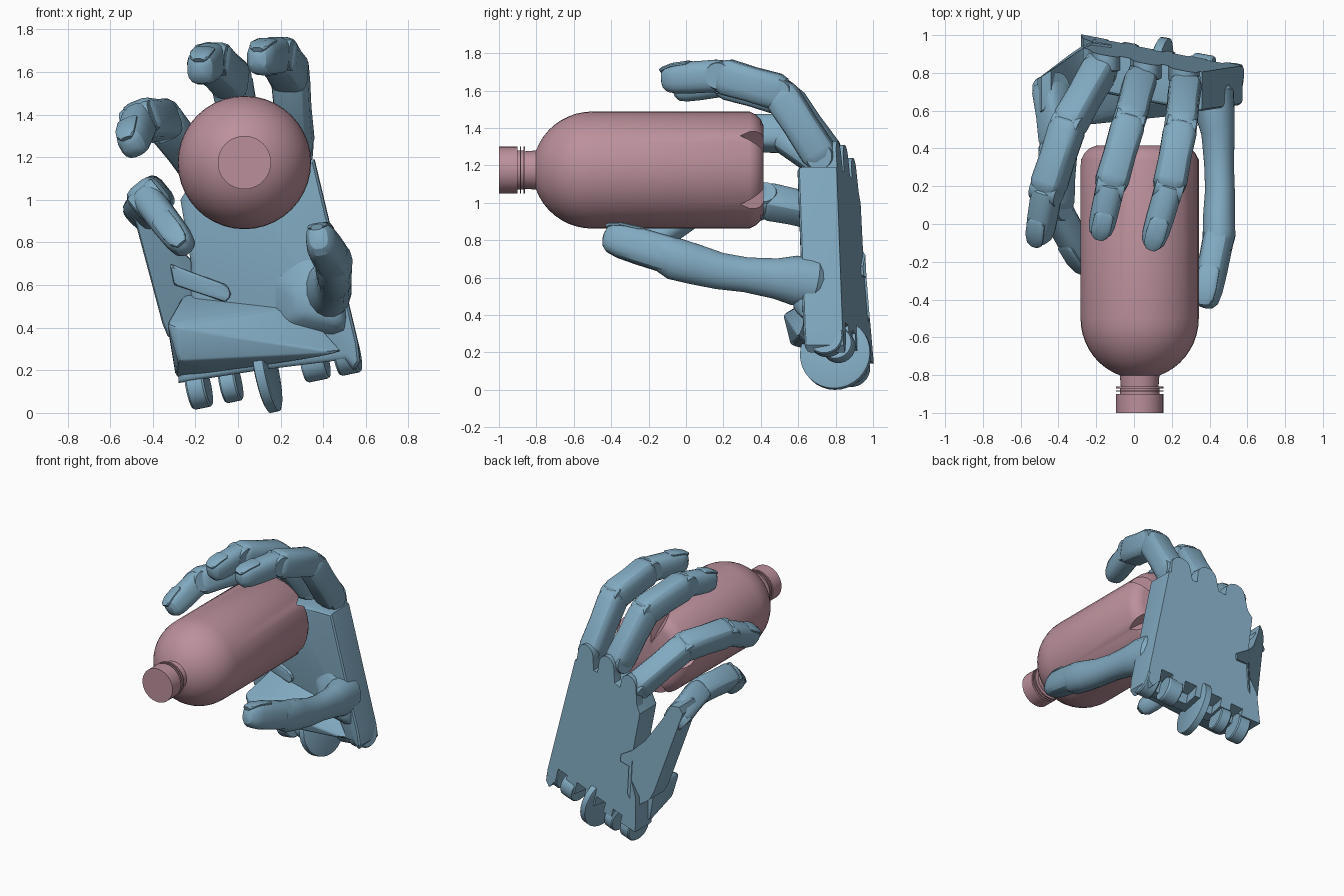
import bpy, bmesh
from math import cos, sin, pi, copysign
from mathutils import Vector as V

if "Cube" in bpy.data.objects:
    bpy.data.objects.remove(bpy.data.objects["Cube"])


def material(name, rgb):
    m = bpy.data.materials.new(name)
    m.diffuse_color = (*rgb, 1)
    m.use_nodes = True
    m.node_tree.nodes["Principled BSDF"].inputs["Base Color"].default_value = m.diffuse_color
    return m


BLUE = material("hand_blue", (0.22, 0.40, 0.53))
PINK = material("bottle_pink", (0.50, 0.28, 0.33))


def finish(bm, name, mat):
    bmesh.ops.recalc_face_normals(bm, faces=bm.faces)
    me = bpy.data.meshes.new(name)
    bm.to_mesh(me)
    bm.free()
    ob = bpy.data.objects.new(name, me)
    bpy.context.collection.objects.link(ob)
    me.materials.append(mat)
    return ob


def hull(name, pts, mat, bevel=0):
    bm = bmesh.new()
    for p in pts:
        bm.verts.new(p)
    bmesh.ops.convex_hull(bm, input=bm.verts)
    bmesh.ops.delete(bm, geom=[v for v in bm.verts if not v.link_faces], context='VERTS')
    if bevel:
        bmesh.ops.bevel(bm, geom=bm.edges[:], offset=bevel, segments=2, profile=0.5, affect='EDGES')
    return finish(bm, name, mat)


def cut(ob, cutters):
    for c in cutters:
        c.hide_render = True
        mod = ob.modifiers.new("cut", 'BOOLEAN')
        mod.object, mod.solver = c, 'EXACT'
        bpy.context.view_layer.objects.active = ob
        bpy.ops.object.modifier_apply(modifier=mod.name)
        bpy.data.objects.remove(c)


def rings_to_mesh(name, rings, mat):
    bm = bmesh.new()
    vs = [[bm.verts.new(p) for p in r] for r in rings]
    n = len(vs[0])
    for a, b in zip(vs, vs[1:]):
        for i in range(n):
            bm.faces.new((a[i], a[(i + 1) % n], b[(i + 1) % n], b[i]))
    bm.faces.new(vs[0])
    bm.faces.new(vs[-1])
    return finish(bm, name, mat)


def loft(name, stations, up, n=16, e=0.75):
    """Rounded-box section swept along stations of (point, half width, half height)."""
    rings, pts = [], [V(s[0]) for s in stations]
    for i, (p, w, h) in enumerate(stations):
        t = (pts[min(i + 1, len(pts) - 1)] - pts[max(i - 1, 0)]).normalized()
        s = t.cross(V(up)).normalized()
        u = s.cross(t)
        ring = []
        for k in range(n):
            a = 2 * pi * (k + 0.5) / n
            c, d = [copysign(abs(q) ** e, q) for q in (cos(a), sin(a))]
            ring.append(V(p) + s * w * c + u * h * d)
        rings.append(ring)
    return rings_to_mesh(name, rings, BLUE)


def disc(name, centre, axis, r, thick, n=32):
    ax = V(axis).normalized()
    s = ax.cross(V((0, 0, 1))).normalized()
    u = ax.cross(s)
    c = V(centre)
    rings = []
    for d, f in ((-.5, .93), (-.4, 1), (.4, 1), (.5, .93)):
        rings.append([c + ax * d * thick + (s * cos(2 * pi * k / n) + u * sin(2 * pi * k / n)) * r * f
                      for k in range(n)])
    return rings_to_mesh(name, rings, BLUE)


def prism(name, outline, plane, d0, d1, bevel):
    """Front-view outline extruded between two depths in front of a slanted back plane."""
    bm = bmesh.new()
    f = bm.faces.new([bm.verts.new((x, plane(x, z) - d0, z)) for x, z in outline])
    g = bmesh.ops.extrude_face_region(bm, geom=[f])["geom"]
    for v in g:
        if isinstance(v, bmesh.types.BMVert):
            v.co.y -= d1 - d0
    bmesh.ops.bevel(bm, geom=[x for x in g if isinstance(x, bmesh.types.BMEdge)],
                    offset=bevel, segments=3, profile=0.5, affect='EDGES', clamp_overlap=True)
    return finish(bm, name, BLUE)


# Bottle: revolved profile of (y, radius), lying along y
prof = [(.415, .02), (.415, .235), (.40, .27), (.375, .295), (.34, .313)]
prof += [(-.5 - .32 * sin(a), .313 * cos(a)) for a in [i * 1.23 / 9 for i in range(10)]]
prof += [(-.86, .1), (-.86, .125), (-.87, .125), (-.87, .105), (-.882, .105), (-.882, .125),
         (-.888, .125), (-.888, .105), (-.9, .105), (-.9, .125), (-1, .125)]
C = V((.03, 0, 1.175))


def polar(y, r, a):
    return C + V((r * cos(a), y, r * sin(a)))


bottle = rings_to_mesh("bottle", [[polar(y, r, 2 * pi * k / 40) for k in range(40)] for y, r in prof], PINK)
# Five grooves in the bottle base
grooves = []
for k in range(5):
    a = pi / 5 + k * 2 * pi / 5
    grooves.append(hull("groove_cutter", [polar(.28, .33, a), polar(.44, .35, a + .27),
                                          polar(.44, .35, a - .27), polar(.44, .05, a)], PINK))
cut(bottle, grooves)


# Palm body, with wrist notches in the heel
def back(x, z):
    return .965 - .18 * x - .08 * z


AX = V((.96, -.17, .2)).normalized()
UP = V((-.21, -.03, .97)).normalized()
FW = AX.cross(UP)
palm = prism("palm", [(-.28, .14), (.1, .2), (.5, .25), (.545, .2), (.575, .24), (.565, .33), (.36, 1.19),
                      (.0, 1.15), (-.22, 1.08), (-.27, 1.0), (-.22, .7), (-.22, .5), (-.27, .38)],
             back, 0, .215, .03)
notches = []
for x, z in ((-.1, .2), (.06, .24), (.25, .28), (.43, .32)):
    c = V((x, back(x, z), z))
    notches.append(hull("notch_cutter", [c + AX * i * .045 + UP * (.03 if j > 0 else -.2) + FW * k * .12
                                         for i in (-1, 1) for j in (-1, 1) for k in (-1, 1)], BLUE))
cut(palm, notches)

# Knuckle plate along the back of the palm, with three rounded lobes
lobes = [(.40, 1.0)]
for x, z in ((.265, 1.255), (.065, 1.235), (-.15, 1.165)):
    lobes += [(x + .085, z - .1)]
    lobes += [(x + .072 * cos(a), z + .075 * sin(a)) for a in [i * pi / 8 for i in range(9)]]
    lobes += [(x - .085, z - .1)]
prism("knuckle_plate", lobes + [(-.26, 1.0)], back, 0, .08, .012)


# Folded plate carrying the little finger
def side_back(x, z):
    return min(1.0 + (x + .2) * .65 - .03 * z, back(x, z) + .012)


prism("little_finger_plate", [(-.24, .3), (-.33, .36), (-.355, .42), (-.51, 1.0), (-.49, 1.05),
                              (-.44, 1.06), (-.40, .97), (-.30, .80), (-.22, .72), (-.12, .66),
                              (-.12, .61), (-.2, .6), (-.2, .4)],
      side_back, 0, .19, .015)
hull("palm_tongue", [(x, y, z) for x, z in ((-.32, .70), (-.05, .60), (-.03, .55), (-.06, .52), (-.3, .6))
                     for y in (.69, .8)], BLUE, .01)
# Heel and thumb-root pads
hull("heel_pad", [(-.33, .55, .42), (-.28, .56, .24), (-.28, .52, .4), (-.29, .85, .16), (-.33, .85, .4),
                  (-.1, .72, .2), (-.08, .72, .45), (-.25, .78, .56), (.5, .60, .28), (.3, .69, .5)], BLUE, .012)
hull("thumb_root", [(.25, .60, .58), (.3, .57, .46), (.46, .57, .43), (.49, .57, .62), (.35, .60, .68),
                    (.08, .76, .68), (.1, .76, .36), (.53, .65, .34), (.5, .78, .4), (.44, .72, .8),
                    (.27, .72, .85)], BLUE, .03)

# Fingers: base, two joints, tip, direction of the finger's back, size
FINGERS = {
    "index_finger": ((.27, .72, 1.25), (.245, .50, 1.59), (.185, .19, 1.68), (.09, -.13, 1.66), (0, -.1, 1), 1),
    "middle_finger": ((.03, .75, 1.25), (-.03, .53, 1.56), (-.125, .2, 1.655), (-.185, -.07, 1.61), (0, -.1, 1), 1),
    "ring_finger": ((-.18, .82, 1.15), (-.35, .52, 1.37), (-.46, .18, 1.375), (-.505, -.10, 1.25), (-.4, -.1, .9), 1),
    "little_finger": ((-.44, .72, .95), (-.40, .42, 1.01), (-.42, .09, 1.00), (-.245, -.23, .77), (-.6, -.3, .7), .97),
}
LINK = ((-.12, .6), (-.06, .85), (.06, 1), (.5, .96), (.9, 1), (1.0, .9), (1.08, .65))
TIP = ((-.1, .65), (-.02, .95), (.1, 1), (.5, .98), (.75, .93), (.9, .8), (.97, .55), (1, .2))


def fingertip(name, a, b, up, w, h):
    a, b = V(a), V(b)
    loft(name + "_tip", [(a.lerp(b, t), w * f, h * f) for t, f in TIP], up, e=.75)
    t = (b - a).normalized()
    u = (V(up) - t * V(up).dot(t)).normalized()
    loft(name + "_nail", [(a.lerp(b, s) + u * h * o, w * f, .014) for s, f, o in
                          ((.5, .5, .84), (.54, .68, .88), (.8, .7, .8), (.95, .58, .62), (1.0, .35, .5))], up)


for name, (a, b, c, d, up, k) in FINGERS.items():
    a, b, c = V(a), V(b), V(c)
    for i, (p, q, w) in enumerate(((a, b, .088), (b, c, .09))):
        loft(f"{name}_link_{i + 1}", [(p.lerp(q, t), w * f * k, (w + .008) * f * k) for t, f in LINK], up, e=.58)
    for i, (p, q, w) in enumerate(((a, b, .15), (b, c, .155), (c, V(d), .15))):
        disc(f"{name}_joint_{i + 1}", p, (q - p).cross(V(up)), .075 * k, w * k, 20)
    fingertip(name, c, d, up, .076 * k, .088 * k)

# Thumb: organic swelling stations
loft("thumb", [((.38, .73, .55), .10, .10), ((.42, .67, .575), .115, .135), ((.43, .58, .585), .105, .135),
               ((.445, .48, .595), .09, .11), ((.45, .32, .615), .08, .095), ((.455, .18, .635), .08, .10),
               ((.45, .05, .67), .085, .11), ((.45, -.06, .70), .088, .115), ((.44, -.14, .735), .075, .095)],
     (0, 0, 1), e=.95)
fingertip("thumb", (.45, -.06, .71), (.375, -.44, .825), (-.2, -.2, 1), .08, .1)

# Wrist hinge discs
disc("wrist_disc", (.135, .80, .19), AX, .19, .055)
for i, (x, y, z, r, w) in enumerate(((-.185, .88, .12, .1, .09), (-.035, .87, .14, .09, .08),
                                     (.36, .81, .24, .09, .11), (.51, .75, .28, .1, .1))):
    disc(f"wrist_lug_{i + 1}", (x, y, z), AX, r, w)

# Smooth shading with sharp edges kept
for ob in bpy.context.scene.objects:
    ob.select_set(True)
    bpy.context.view_layer.objects.active = ob
bpy.ops.object.shade_smooth_by_angle(angle=.5)
